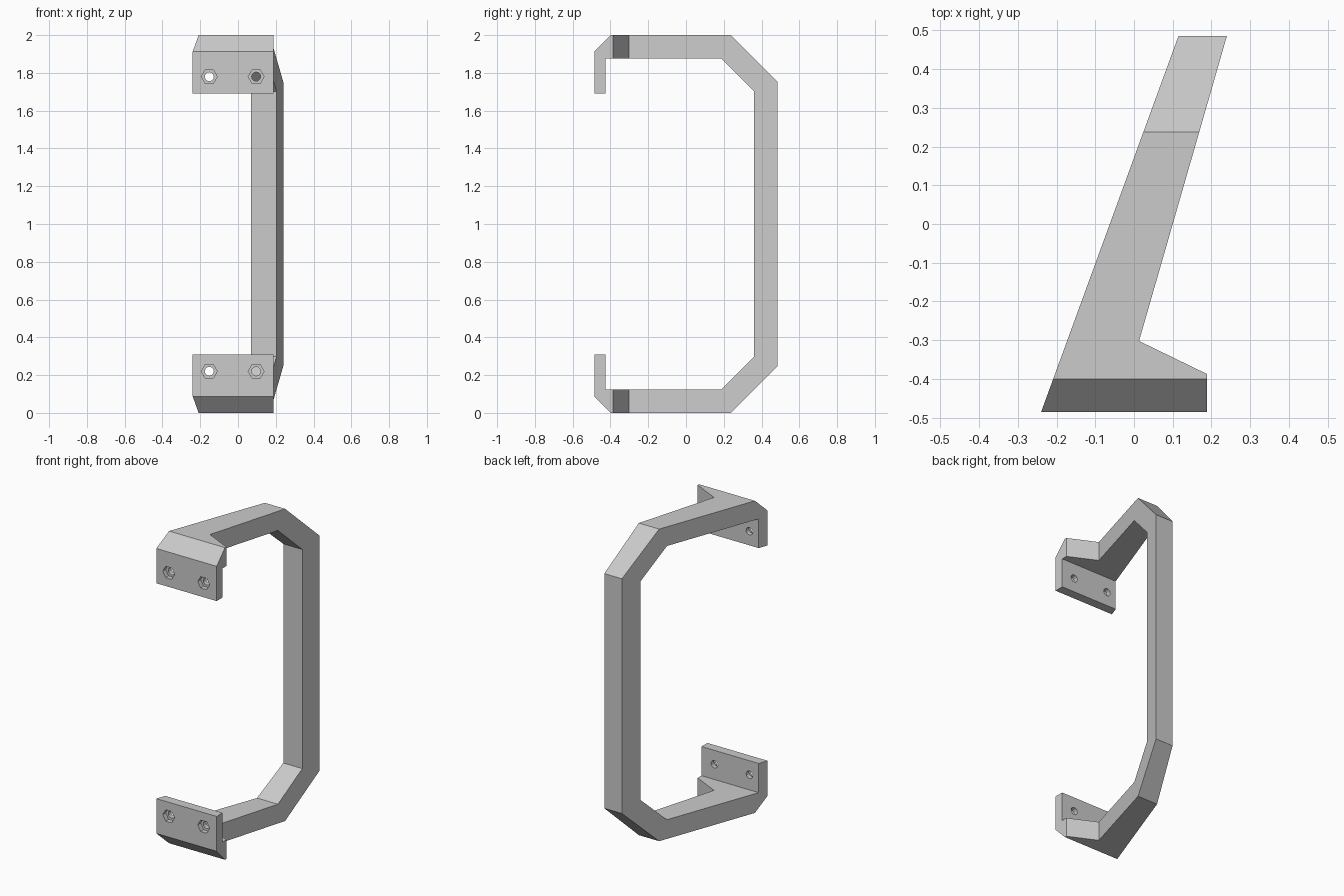
import bpy
import bmesh
from math import cos, sin, pi
from mathutils import Vector

cube = bpy.data.objects.get("Cube")
if cube:
    bpy.data.objects.remove(cube, do_unlink=True)

grey = bpy.data.materials.new("plain grey")
grey.use_nodes = True
colour = (0.6, 0.6, 0.6, 1)
grey.diffuse_color = colour
grey.node_tree.nodes["Principled BSDF"].inputs["Base Color"].default_value = colour


def prism(name, points, sweep):
    """Extrude a closed outline of 3D points along a vector."""
    bm = bmesh.new()
    face = bm.faces.new([bm.verts.new(p) for p in points])
    grown = bmesh.ops.extrude_face_region(bm, geom=[face], use_keep_orig=True)
    moved = [v for v in grown["geom"] if isinstance(v, bmesh.types.BMVert)]
    bmesh.ops.translate(bm, verts=moved, vec=Vector(sweep))
    bmesh.ops.recalc_face_normals(bm, faces=bm.faces[:])
    mesh = bpy.data.meshes.new(name)
    bm.to_mesh(mesh)
    bm.free()
    mesh.materials.append(grey)
    obj = bpy.data.objects.new(name, mesh)
    bpy.context.collection.objects.link(obj)
    return obj


def boolean(target, cutter, operation):
    mod = target.modifiers.new(cutter.name, "BOOLEAN")
    mod.operation = operation
    mod.solver = "EXACT"
    mod.object = cutter
    bpy.context.view_layer.objects.active = target
    bpy.ops.object.modifier_apply(modifier=mod.name)
    bpy.data.objects.remove(cutter, do_unlink=True)


# Side outline of the bracket: upper half, mirrored about mid height
outer = [(-0.425, 1.69), (-0.485, 1.69), (-0.485, 1.913), (-0.4, 2), (0.237, 2), (0.485, 1.752)]
inner = [(0.36, 1.702), (0.185, 1.877), (-0.425, 1.877)]
lower = [(y, 2 - z) for y, z in reversed(outer)]
lower_inner = [(y, 2 - z) for y, z in reversed(inner)]
side = outer + lower + lower_inner + inner
handle = prism("handle_bracket", [(-0.5, y, z) for y, z in side], (1, 0, 0))

# Plan outline trims the slanted arms, post and mounting flanges
plan = [(-0.24, -0.485), (0.188, -0.485), (0.188, -0.387),
        (0.013, -0.302), (0.24, 0.485), (0.115, 0.485)]
plan[0], plan[1] = (-0.24, -0.486), (0.188, -0.486)
plan[4], plan[5] = (0.24, 0.486), (0.115, 0.486)
boolean(handle, prism("plan_trim", [(x, y, -0.1) for x, y in plan], (0, 0, 2.2)), "INTERSECT")


def hole(x, z, radius, sides, start, depth):
    ring = [(x + radius * cos(2 * pi * i / sides), start, z + radius * sin(2 * pi * i / sides))
            for i in range(sides)]
    boolean(handle, prism("hole_cutter", ring, (0, depth, 0)), "DIFFERENCE")


# Screw holes with hexagonal pockets in both flanges
for x in (-0.152, 0.096):
    for z in (0.22, 1.78):
        hole(x, z, 0.042, 6, -0.52, 0.065)
        hole(x, z, 0.024, 12, -0.52, 0.12)
